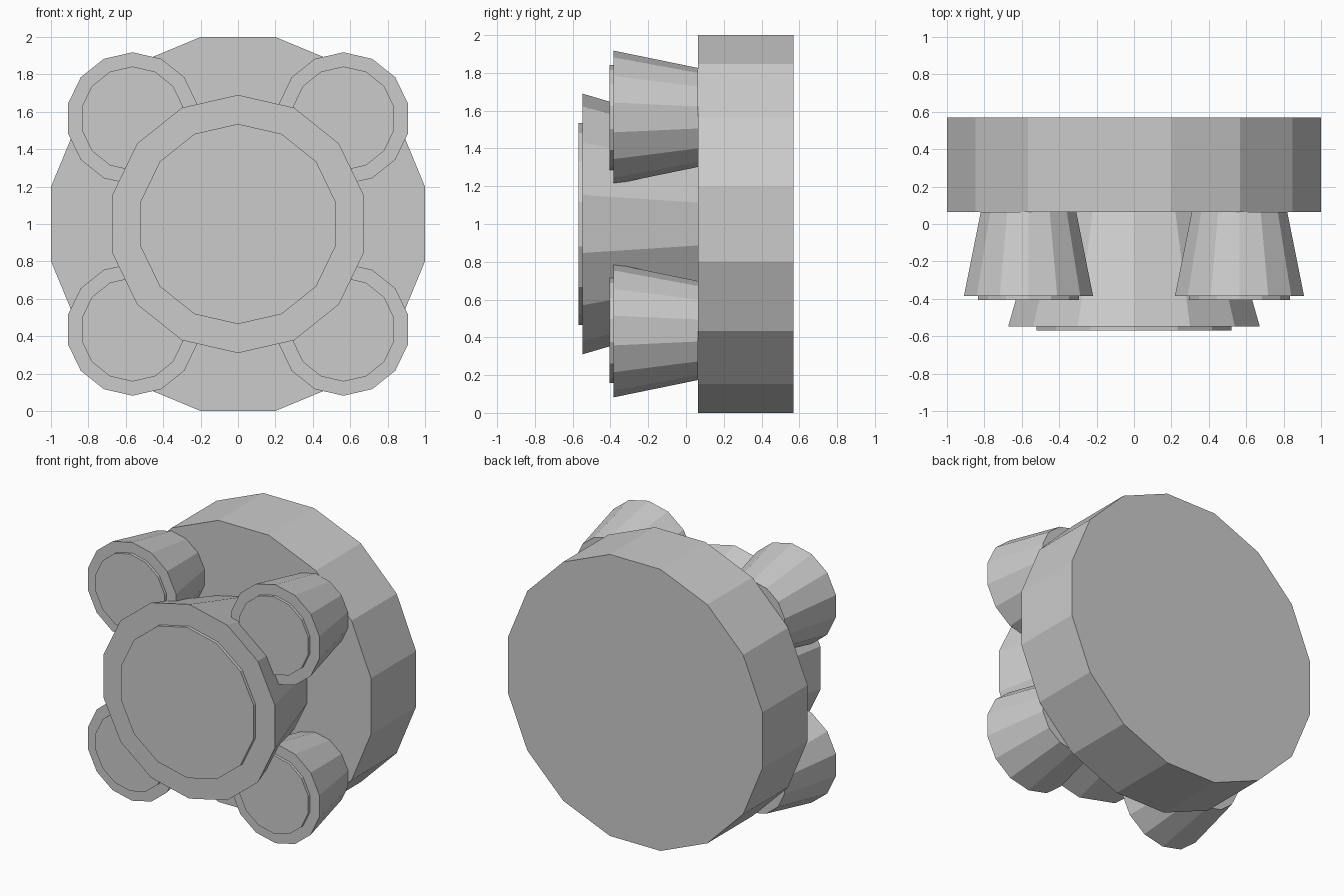
import bpy
import bmesh
from math import sin, cos, pi

cube = bpy.data.objects.get("Cube")
if cube:
    bpy.data.objects.remove(cube, do_unlink=True)

GREY = (0.6, 0.6, 0.6, 1.0)
grey = bpy.data.materials.new("plain_grey")
grey.use_nodes = True
grey.diffuse_color = GREY
next(n for n in grey.node_tree.nodes if n.type == 'BSDF_PRINCIPLED').inputs["Base Color"].default_value = GREY


def frustum(name, sides, front, back, x=0.0, z=1.0, turn=0.0):
    """Capped drum along y; front and back are (y, radius) pairs."""
    bm = bmesh.new()
    rings = []
    for y, radius in (front, back):
        angles = [2 * pi * i / sides + turn for i in range(sides)]
        rings.append([bm.verts.new((x + radius * sin(a), y, z + radius * cos(a))) for a in angles])
    for ring in rings:
        bm.faces.new(ring)
    for i in range(sides):
        j = (i + 1) % sides
        bm.faces.new((rings[0][i], rings[0][j], rings[1][j], rings[1][i]))
    bmesh.ops.recalc_face_normals(bm, faces=bm.faces)
    mesh = bpy.data.meshes.new(name)
    bm.to_mesh(mesh)
    bm.free()
    mesh.materials.append(grey)
    obj = bpy.data.objects.new(name, mesh)
    bpy.context.collection.objects.link(obj)
    return obj


BODY_FRONT = 0.064

# Main drum, with a flat side on top
frustum("body_drum", 16, (BODY_FRONT, 1 / cos(pi / 16)), (0.57, 1 / cos(pi / 16)), turn=pi / 16)

# Large flared centre nozzle and its raised disc
frustum("centre_nozzle", 14, (-0.548, 0.69), (BODY_FRONT, 0.51))
frustum("centre_disc", 14, (-0.57, 0.535), (-0.548, 0.535))

# Four small flared nozzles with raised discs
OFFSET = 0.564
for side, sx in (("left", 1), ("right", -1)):
    for level, sz in (("upper", 1), ("lower", -1)):
        place = dict(x=sx * OFFSET, z=1 + sz * OFFSET)
        frustum(f"{level}_{side}_nozzle", 14, (-0.385, 0.354), (BODY_FRONT, 0.262), **place)
        frustum(f"{level}_{side}_disc", 14, (-0.405, 0.278), (-0.385, 0.278), **place)
